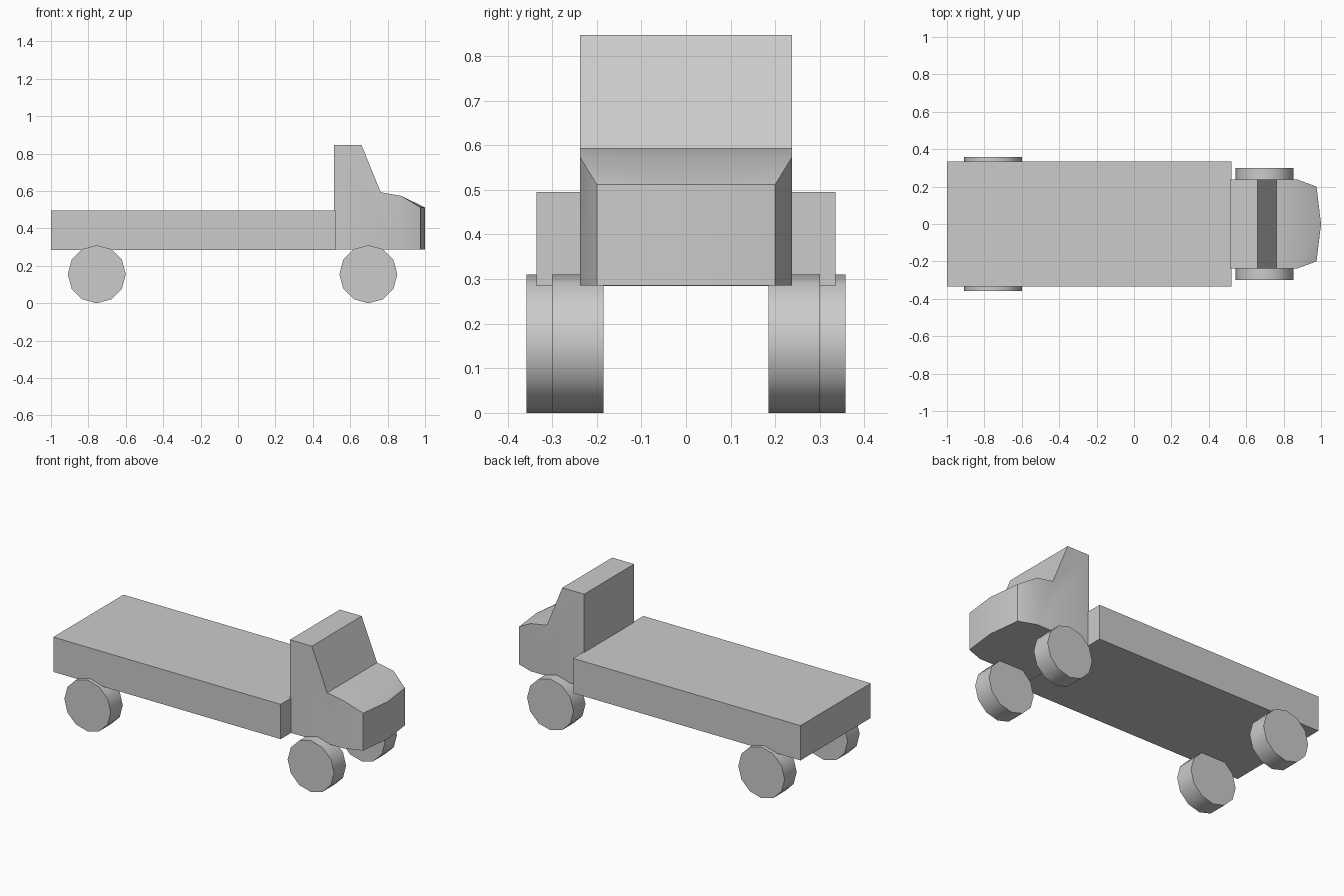
import bpy, bmesh
from math import radians
from mathutils import Matrix

if "Cube" in bpy.data.objects:
    bpy.data.objects.remove(bpy.data.objects["Cube"])


def finish(name, bm, smooth=None):
    bmesh.ops.recalc_face_normals(bm, faces=bm.faces[:])
    me = bpy.data.meshes.new(name)
    bm.to_mesh(me)
    bm.free()
    ob = bpy.data.objects.new(name, me)
    bpy.context.collection.objects.link(ob)
    if smooth:
        bpy.ops.object.select_all(action='DESELECT')
        ob.select_set(True)
        bpy.context.view_layer.objects.active = ob
        bpy.ops.object.shade_smooth_by_angle(angle=radians(smooth))
    return ob


# Flat cargo bed
bm = bmesh.new()
bmesh.ops.create_cube(bm, size=1, matrix=Matrix.Translation((-0.24, 0, 0.39))
                      @ Matrix.Diagonal((1.52, 0.67, 0.21, 1)))
finish("cargo_bed", bm)

# Cab: side profile swept across the width, then a pointed nose
HALF, BASE, RIM = 0.238, 0.286, 0.512
profile = [(0.514, BASE), (0.514, 0.847), (0.66, 0.847),
           (0.763, 0.593), (0.872, 0.574), (0.872, BASE)]
nose_plan = [(0.976, -0.2), (1.0, 0), (0.976, 0.2)]
bm = bmesh.new()
left = [bm.verts.new((x, -HALF, z)) for x, z in profile]
right = [bm.verts.new((x, HALF, z)) for x, z in profile]
rim = [bm.verts.new((x, y, RIM)) for x, y in nose_plan]
foot = [bm.verts.new((x, y, BASE)) for x, y in nose_plan]
bm.faces.new(left)
bm.faces.new(right)
for i in range(4):
    bm.faces.new((left[i], left[i + 1], right[i + 1], right[i]))
# Nose walls, sloping bonnet and floor
upper = [left[4], *rim, right[4]]
lower = [left[5], *foot, right[5]]
for i in range(4):
    bm.faces.new((upper[i], upper[i + 1], lower[i + 1], lower[i]))
for tri in ((0, 1, 2), (0, 2, 4), (4, 2, 3)):
    bm.faces.new([upper[i] for i in tri])
bm.faces.new([left[0], *lower, right[0]])
finish("cab", bm, 35)

# Twelve-sided wheels
R, WIDTH = 0.155, 0.115
for label, x, outer in (("rear", -0.755, 0.358), ("front", 0.697, 0.30)):
    for side, s in (("left", 1), ("right", -1)):
        bm = bmesh.new()
        bmesh.ops.create_cone(
            bm, cap_ends=True, segments=12, radius1=R, radius2=R, depth=WIDTH,
            matrix=Matrix.Translation((x, s * (outer - WIDTH / 2), R))
            @ Matrix.Rotation(radians(90), 4, 'X'))
        finish(f"{label}_{side}_wheel", bm, 35)
